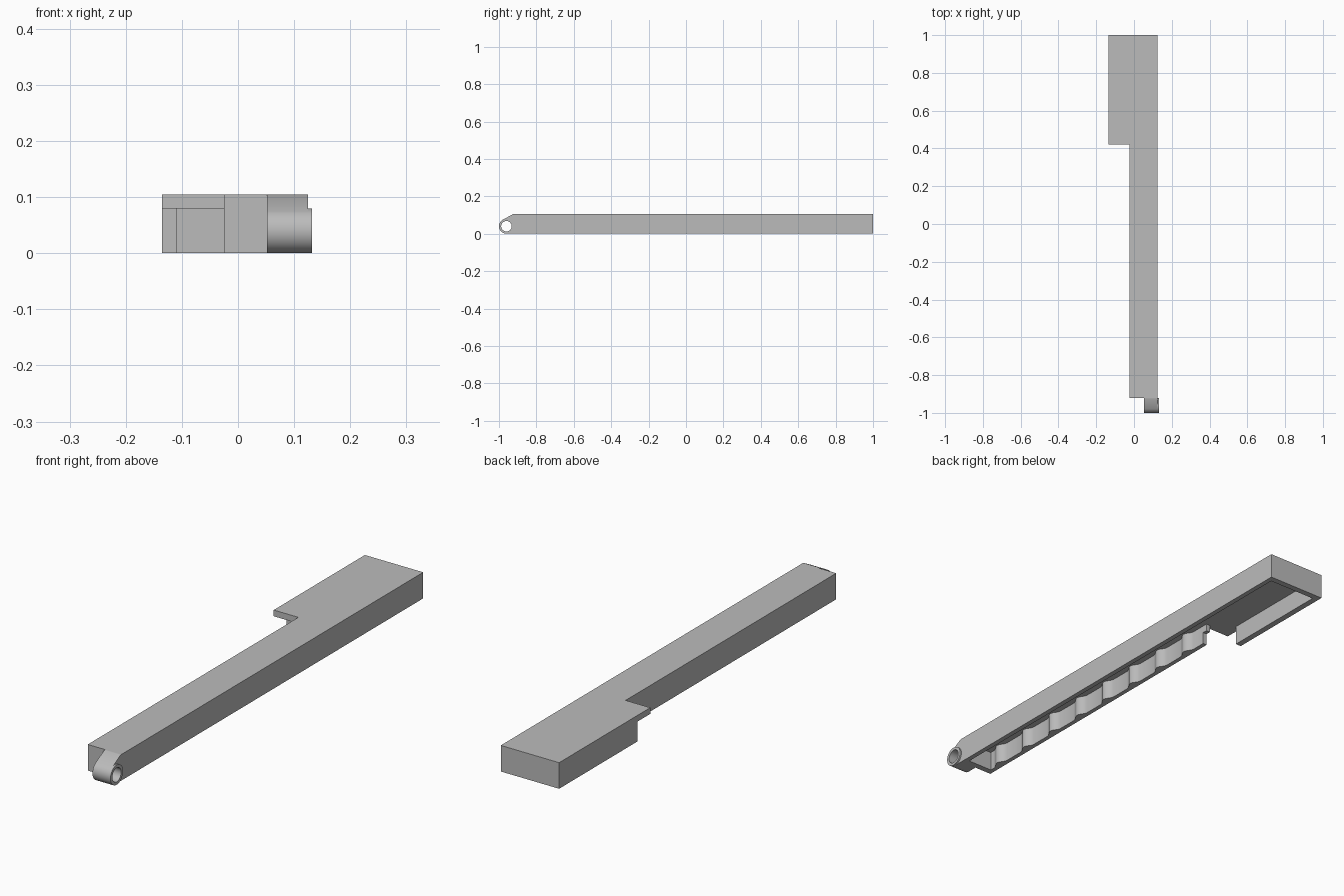
import bpy, bmesh
from math import cos, sin, pi, radians
from mathutils import Vector

cube = bpy.data.objects.get("Cube")
if cube:
    bpy.data.objects.remove(cube, do_unlink=True)

grey = bpy.data.materials.new("plain grey")
grey.use_nodes = True
grey.diffuse_color = (0.5, 0.5, 0.5, 1)
grey.node_tree.nodes["Principled BSDF"].inputs["Base Color"].default_value = (0.5, 0.5, 0.5, 1)


def finish(name, bm):
    bmesh.ops.recalc_face_normals(bm, faces=bm.faces)
    mesh = bpy.data.meshes.new(name)
    bm.to_mesh(mesh)
    bm.free()
    mesh.materials.append(grey)
    obj = bpy.data.objects.new(name, mesh)
    bpy.context.collection.objects.link(obj)
    bpy.ops.object.select_all(action='DESELECT')
    obj.select_set(True)
    bpy.context.view_layer.objects.active = obj
    bpy.ops.object.shade_smooth_by_angle(angle=radians(30))
    return obj


def prism(name, outline, low, high, along_x=False):
    """Extrude a flat outline: (x, y) along z, or (y, z) along x."""
    bm = bmesh.new()
    points = [(low, a, b) if along_x else (a, b, low) for a, b in outline]
    face = bm.faces.new([bm.verts.new(p) for p in points])
    out = bmesh.ops.extrude_face_region(bm, geom=[face], use_keep_orig=True)
    shift = Vector((high - low, 0, 0) if along_x else (0, 0, high - low))
    moved = [v for v in out["geom"] if isinstance(v, bmesh.types.BMVert)]
    bmesh.ops.translate(bm, verts=moved, vec=shift)
    return finish(name, bm)


LEFT, RIGHT, STEP = 0.125, -0.135, -0.025
FRONT, MIDDLE, BACK = -0.92, 0.42, 1.0
TOP, CEILING, WALL = 0.105, 0.08, 0.025

# Top plate with the wide rear section
prism("top_plate", [(STEP, FRONT), (LEFT, FRONT), (LEFT, BACK), (RIGHT, BACK),
                    (RIGHT, MIDDLE), (STEP, MIDDLE)], CEILING, TOP)

# Perimeter walls, open below, with rounded bosses inside the long right wall
inner = STEP + 0.018
walls = [(STEP, MIDDLE), (STEP, FRONT), (LEFT, FRONT), (LEFT, BACK), (RIGHT, BACK),
         (RIGHT, 0.5), (RIGHT + WALL, 0.5), (RIGHT + WALL, BACK - WALL),
         (LEFT - 0.02, BACK - WALL), (LEFT - 0.02, FRONT + WALL), (inner, FRONT + WALL)]
for k in range(8):
    middle = -0.835 + 0.165 * k
    for i in range(9):
        t = i / 8
        walls.append((inner + 0.009 * (1 - cos(2 * pi * t)), middle + 0.08 * (t - 0.5)))
walls.append((inner, MIDDLE))
prism("side_walls", walls, 0, CEILING)

# Small tab hanging under the plate at the end of the long wall
prism("wall_tab", [(STEP, MIDDLE), (inner, MIDDLE), (inner, 0.44), (STEP, 0.44)], 0.05, CEILING)

# Hinge arm, hollowed where the hinge ring sits
HY, HZ, R, HOLE = -0.96, 0.04, 0.04, 0.028


def around(radius, angle):
    return HY + radius * cos(angle), HZ + radius * sin(angle)


start, end = radians(119), radians(-90)
arm = [(HY, 0), (FRONT, 0), (FRONT, TOP), (-0.925, TOP), around(R, start)]
arm += [around(0.034, start + (end - start) * i / 16) for i in range(17)]
prism("hinge_arm", arm, 0.052, LEFT, along_x=True)

# Hinge ring, a short tube with a through hole
bm = bmesh.new()
SIDES = 48
rings = []
for x, radius in ((0.052, R), (0.132, R), (0.132, HOLE), (0.052, HOLE)):
    rings.append([bm.verts.new((x, *around(radius, 2 * pi * i / SIDES))) for i in range(SIDES)])
for a, b in zip(rings, rings[1:] + rings[:1]):
    for i in range(SIDES):
        j = (i + 1) % SIDES
        bm.faces.new((a[i], a[j], b[j], b[i]))
finish("hinge_ring", bm)
